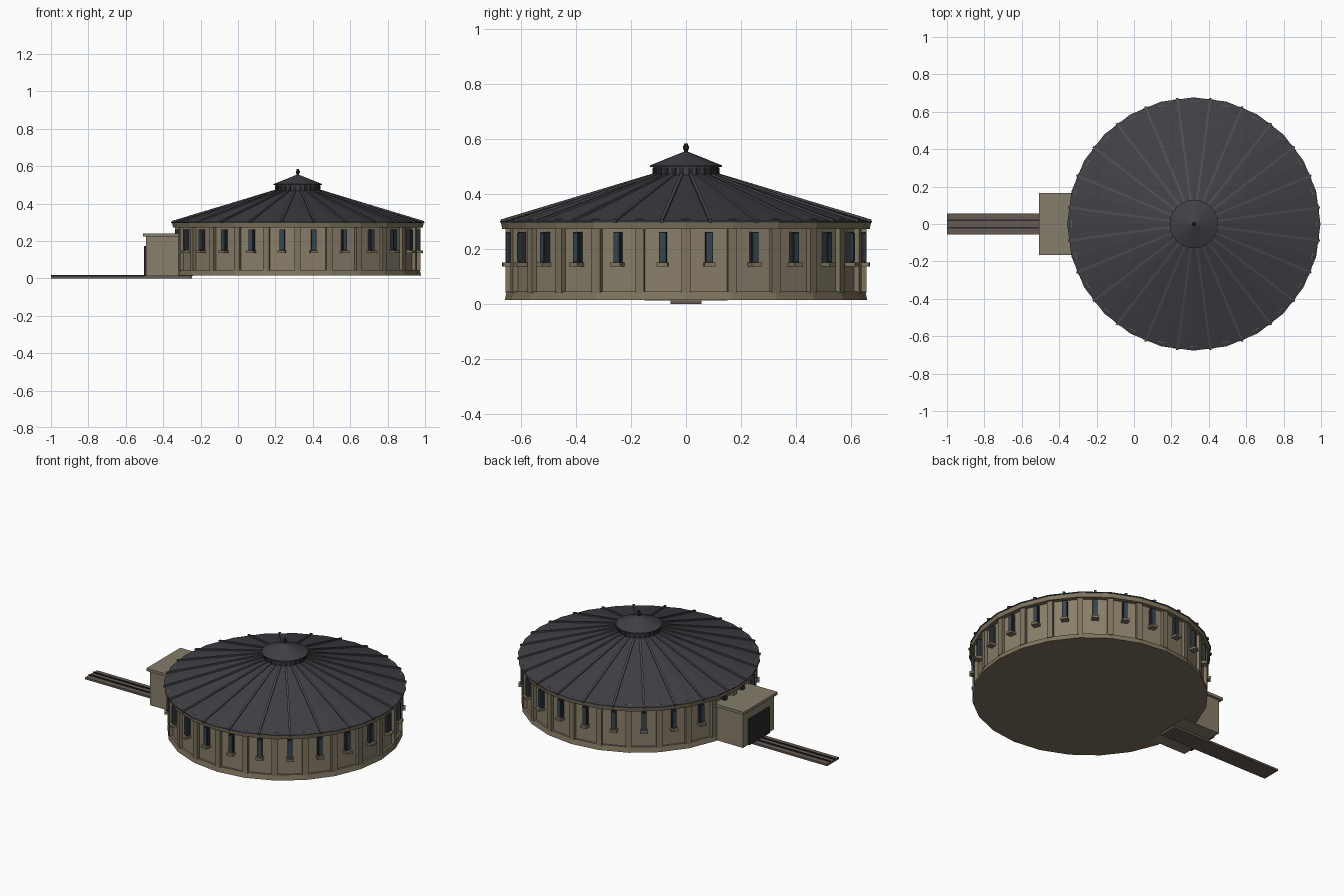
import bpy, bmesh, math
from mathutils import Matrix, Vector

if "Cube" in bpy.data.objects:
    bpy.data.objects.remove(bpy.data.objects["Cube"])

CX, N = 0.32, 24
STEP = 2 * math.pi / N


def mat(name, c):
    m = bpy.data.materials.new(name)
    m.diffuse_color = (*c, 1)
    m.use_nodes = True
    m.node_tree.nodes["Principled BSDF"].inputs["Base Color"].default_value = m.diffuse_color
    return m


WALL = mat("stone", (0.25, 0.21, 0.145))
TRIM = mat("trim_stone", (0.21, 0.175, 0.115))
ROOF = mat("slate", (0.05, 0.05, 0.06))
RIB = mat("roof_rib", (0.075, 0.075, 0.085))
DARK = mat("dark_metal", (0.022, 0.022, 0.026))
GLASS = mat("glass", (0.035, 0.06, 0.08))
CAP = mat("porch_roof", (0.23, 0.205, 0.145))
BED = mat("track_bed", (0.13, 0.105, 0.085))


def finish(name, bm, m):
    bmesh.ops.recalc_face_normals(bm, faces=bm.faces[:])
    me = bpy.data.meshes.new(name)
    bm.to_mesh(me)
    bm.free()
    me.materials.append(m)
    ob = bpy.data.objects.new(name, me)
    bpy.context.collection.objects.link(ob)
    return ob


def add_box(bm, lo, hi, mtx=Matrix()):
    lo, hi = Vector(lo), Vector(hi)
    s = Matrix.Diagonal((*(hi - lo), 1))
    bmesh.ops.create_cube(bm, size=1, matrix=mtx @ Matrix.Translation((lo + hi) / 2) @ s)


def box(name, lo, hi, m):
    bm = bmesh.new()
    add_box(bm, lo, hi)
    return finish(name, bm, m)


def spin(a):
    return Matrix.Translation((CX, 0, 0)) @ Matrix.Rotation(a, 4, 'Z')


def ring_boxes(name, lo, hi, m, offset=0.0, count=N, tilt=Matrix()):
    """Boxes given in (radius, tangent, z), repeated round the centre."""
    bm = bmesh.new()
    for i in range(count):
        add_box(bm, lo, hi, spin((i + offset) * 2 * math.pi / count) @ tilt)
    return finish(name, bm, m)


def lathe(name, profile, m, sides=N):
    """Closed faceted solid from (radius, z) points, bottom to top."""
    bm = bmesh.new()
    rings = [[bm.verts.new((CX + r * math.cos(i * 2 * math.pi / sides),
                            r * math.sin(i * 2 * math.pi / sides), z))
              for i in range(sides)] for r, z in profile]
    for a, b in zip(rings, rings[1:]):
        for i in range(sides):
            j = (i + 1) % sides
            bm.faces.new((a[i], a[j], b[j], b[i]))
    bm.faces.new(rings[0])
    bm.faces.new(rings[-1])
    return finish(name, bm, m)


# round hall
lathe("plinth", [(0.659, 0.014), (0.652, 0.045)], TRIM)
lathe("hall_wall", [(0.64, 0.04), (0.64, 0.285)], WALL)
lathe("cornice", [(0.668, 0.272), (0.673, 0.298)], TRIM)
lathe("main_roof", [(0.677, 0.296), (0.677, 0.301), (0.12, 0.468)], ROOF)

# pilasters on the corners, windows in between
ring_boxes("pilasters", (0.62, -0.017, 0.04), (0.656, 0.017, 0.3078), TRIM)
ring_boxes("window_frames", (0.625, -0.0135, 0.15), (0.656, 0.0135, 0.262), DARK, 0.5)
ring_boxes("window_glass", (0.63, -0.011, 0.154), (0.661, 0.011, 0.258), GLASS, 0.5)
ring_boxes("window_sills", (0.625, -0.02, 0.136), (0.673, 0.02, 0.15), TRIM, 0.5)

# roof ribs follow the slope of the roof
slope = math.atan2(0.167, 0.557)
tilt = Matrix.Translation((0.677, 0, 0.301)) @ Matrix.Rotation(slope, 4, 'Y')
ring_boxes("roof_ribs", (-0.58, -0.006, -0.006), (0.001, 0.006, 0.006), RIB, 0.5, N, tilt)

# cupola and finial
lathe("cupola_drum", [(0.119, 0.45), (0.119, 0.502)], ROOF)
ring_boxes("cupola_louvres", (0.112, -0.009, 0.468), (0.122, 0.009, 0.496), DARK, 0.5)
lathe("cupola_roof", [(0.13, 0.498), (0.13, 0.504), (0.008, 0.553)], ROOF)
lathe("finial", [(0.007, 0.545), (0.007, 0.56), (0.011, 0.563), (0.011, 0.573),
                 (0.007, 0.576), (0.007, 0.584)], DARK, 12)

# entrance block with dark doorway
box("porch_body", (-0.493, -0.15, 0.012), (-0.24, 0.15, 0.226), WALL)
box("porch_roof", (-0.508, -0.165, 0.224), (-0.28, 0.165, 0.241), CAP)
box("doorway", (-0.502, -0.1, 0.012), (-0.485, 0.1, 0.172), DARK)

# track leading to the doorway
box("track_bed", (-1.0, -0.057, 0), (-0.245, 0.057, 0.012), BED)
for side in (-1, 1):
    box("rail", (-1.0, side * 0.02 - 0.004, 0.01), (-0.245, side * 0.02 + 0.004, 0.018), DARK)
